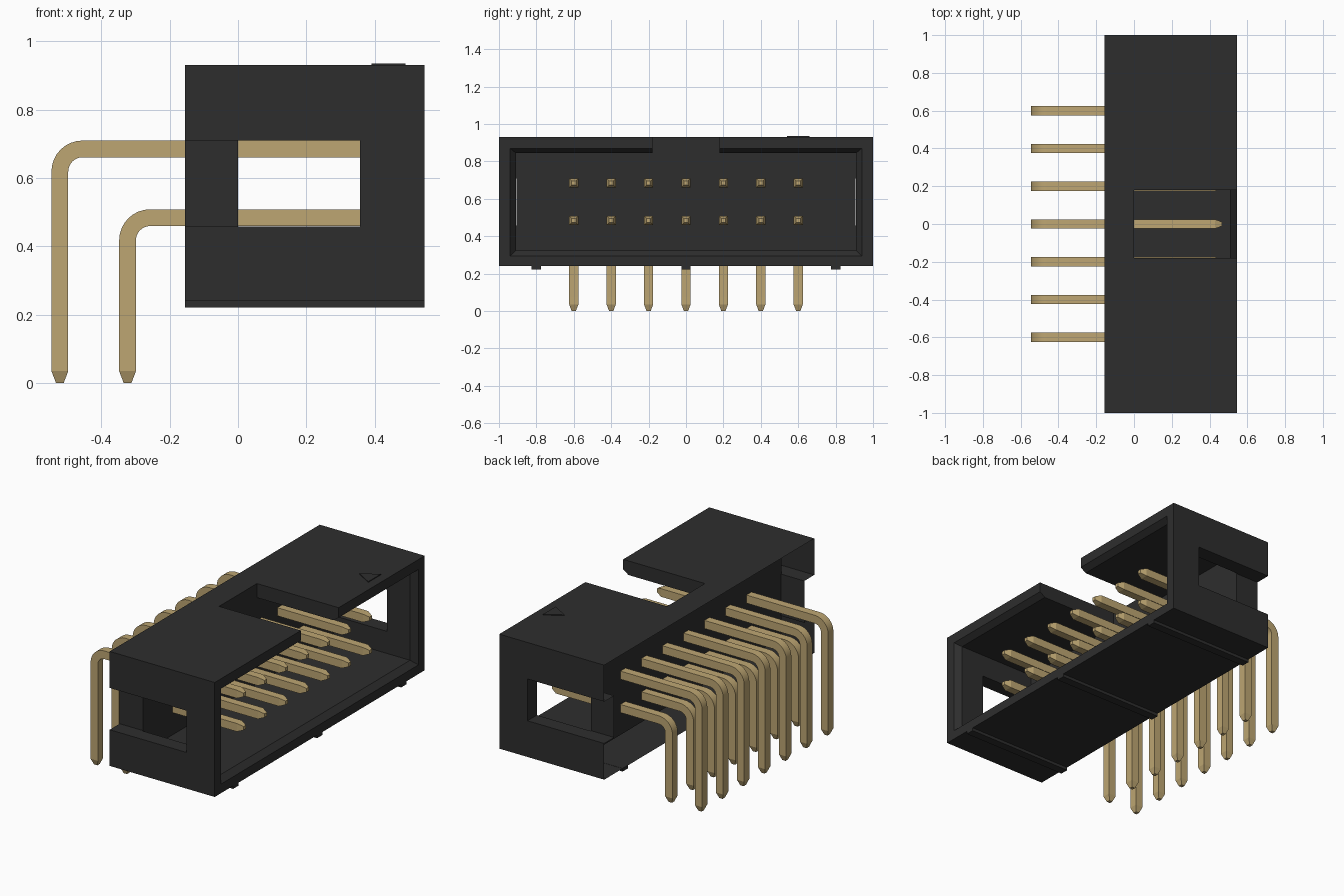
import bpy, bmesh, math
from mathutils import Vector

cube = bpy.data.objects.get("Cube")
if cube:
    bpy.data.objects.remove(cube, do_unlink=True)


def material(name, rgb):
    m = bpy.data.materials.new(name)
    m.use_nodes = True
    m.diffuse_color = (*rgb, 1)
    bsdf = next(n for n in m.node_tree.nodes if n.type == "BSDF_PRINCIPLED")
    bsdf.inputs["Base Color"].default_value = (*rgb, 1)
    return m


BLACK = material("black plastic", (0.027, 0.027, 0.027))
GOLD = material("gold metal", (0.51, 0.38, 0.17))


def loft(name, rings, mat):
    """Closed solid skinned through a list of equal-sized rings of points."""
    bm = bmesh.new()
    loops = [[bm.verts.new(p) for p in ring] for ring in rings]
    n = len(loops[0])
    for a, b in zip(loops, loops[1:]):
        for i in range(n):
            j = (i + 1) % n
            bm.faces.new((a[i], a[j], b[j], b[i]))
    bm.faces.new(loops[0][::-1])
    bm.faces.new(loops[-1])
    bmesh.ops.recalc_face_normals(bm, faces=bm.faces)
    mesh = bpy.data.meshes.new(name)
    bm.to_mesh(mesh)
    bm.free()
    mesh.materials.append(mat)
    obj = bpy.data.objects.new(name, mesh)
    bpy.context.collection.objects.link(obj)
    return obj


def rect(x, y0, y1, z0, z1):
    return [(x, y0, z0), (x, y1, z0), (x, y1, z1), (x, y0, z1)]


def box(name, x, y, z, mat=BLACK):
    return loft(name, [rect(v, *y, *z) for v in x], mat)


def select_only(obj):
    bpy.ops.object.select_all(action="DESELECT")
    obj.select_set(True)
    bpy.context.view_layer.objects.active = obj


def cut(obj, cutter):
    cutter.hide_render = True
    mod = obj.modifiers.new("cut", "BOOLEAN")
    mod.operation, mod.solver, mod.object = "DIFFERENCE", "EXACT", cutter
    select_only(obj)
    bpy.ops.object.modifier_apply(modifier=mod.name)
    bpy.data.objects.remove(cutter, do_unlink=True)


BACK, FRONT = -0.155, 0.545

# Shroud: box with a flared socket, a key slot and a window at each end
shroud = box("shroud", (BACK, FRONT), (-1, 1), (0.24, 0.93))
cut(shroud, loft("socket_cutter", [
    rect(0, -0.91, 0.91, 0.325, 0.845),
    rect(0.51, -0.91, 0.91, 0.325, 0.845),
    rect(0.58, -0.97, 0.97, 0.265, 0.895)], BLACK))
cut(shroud, box("key_cutter", (0, 0.6), (-0.18, 0.18), (0.6, 1)))
for side in (-1, 1):
    cut(shroud, box("window_cutter", (-0.2, 0.357),
                    sorted((side * 0.905, side * 1.1)), (0.458, 0.71)))

# The shroud is an open shell at the back
bm = bmesh.new()
bm.from_mesh(shroud.data)
back = [f for f in bm.faces
        if all(abs(v.co.x - BACK) < 1e-4 for v in f.verts)]
bmesh.ops.delete(bm, geom=back, context="FACES")
bm.to_mesh(shroud.data)
bm.free()

# Standoff ribs underneath
for i, y in enumerate((-0.8, 0, 0.8)):
    box(f"standoff_rib_{i + 1}", (BACK, FRONT), (y - 0.025, y + 0.025),
        (0.222, 0.241))

# Raised triangular marker for the first pin
loft("pin_marker", [[(0.39, 0.6, z), (0.49, 0.54, z), (0.49, 0.66, z)]
                    for z in (0.929, 0.935)], BLACK)

# Bent square pins, swept from the bottom tip to the socket tip
HALF, RADIUS, STEPS = 0.0245, 0.066, 8


def pin(name, y, leg_x, arm_z):
    cx, cz = leg_x + RADIUS, arm_z - RADIUS
    path = [(leg_x, 0, 0, 0.45), (leg_x, 0.035, 0, 1)]
    for k in range(STEPS + 1):
        a = math.pi / 2 * k / STEPS
        path.append((cx - RADIUS * math.cos(a), cz + RADIUS * math.sin(a), a, 1))
    path += [(0.43, arm_z, math.pi / 2, 1), (0.465, arm_z, math.pi / 2, 0.45)]
    rings = []
    for x, z, a, scale in path:
        side = Vector((math.cos(a), 0, -math.sin(a))) * HALF * scale
        wide = Vector((0, HALF * scale, 0))
        c = Vector((x, y, z))
        rings.append([c + side + wide, c - side + wide,
                      c - side - wide, c + side - wide])
    obj = loft(name, rings, GOLD)
    select_only(obj)
    bpy.ops.object.shade_smooth_by_angle(angle=math.radians(20))


for col in range(7):
    y = (col - 3) * 0.2
    pin(f"upper_pin_{col + 1}", y, -0.521, 0.685)
    pin(f"lower_pin_{col + 1}", y, -0.323, 0.484)
